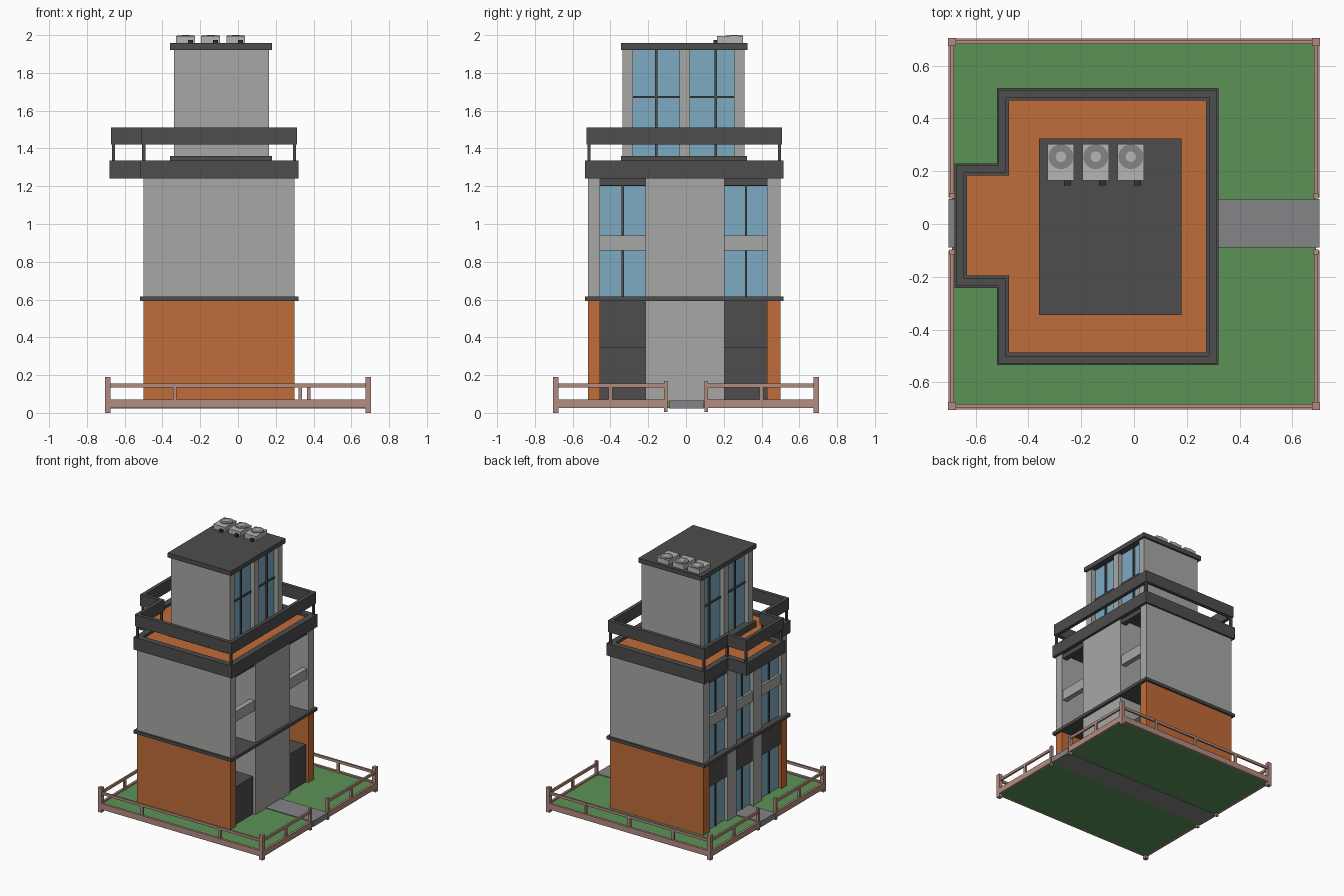
import bpy, bmesh, math

if "Cube" in bpy.data.objects:
    bpy.data.objects.remove(bpy.data.objects["Cube"])


def mat(name, r, g, b):
    m = bpy.data.materials.new(name)
    m.diffuse_color = (r, g, b, 1)
    m.use_nodes = True
    m.node_tree.nodes["Principled BSDF"].inputs["Base Color"].default_value = m.diffuse_color
    return m


ORANGE = mat("orange", .53, .15, .04)
GREY = mat("wall_grey", .39, .39, .38)
DARK = mat("charcoal", .075, .075, .075)
BLUE = mat("glass_blue", .205, .41, .55)
GREEN = mat("lawn_green", .107, .287, .095)
PATH = mat("path_grey", .235, .23, .24)
PINK = mat("fence_pink", .45, .26, .215)
METAL = mat("unit_grey", .46, .46, .46)
BLACK = mat("vent_black", .03, .03, .03)


def finish(name, bm, m):
    bmesh.ops.recalc_face_normals(bm, faces=bm.faces)
    me = bpy.data.meshes.new(name)
    bm.to_mesh(me)
    bm.free()
    me.materials.append(m)
    ob = bpy.data.objects.new(name, me)
    bpy.context.collection.objects.link(ob)
    return ob


def box(name, x0, x1, y0, y1, z0, z1, m):
    bm = bmesh.new()
    bmesh.ops.create_cube(bm, size=1)
    for v in bm.verts:
        v.co = ((x0 + x1) / 2 + v.co.x * (x1 - x0),
                (y0 + y1) / 2 + v.co.y * (y1 - y0),
                (z0 + z1) / 2 + v.co.z * (z1 - z0))
    return finish(name, bm, m)


def outline(d):
    """Terrace outline with the bay at the back, moved inward by d."""
    a, b, c, e = -.52 + d, .32 - d, -.535 + d, .515 - d
    f, g, h = -.68 + d, -.242 + d, .23 - d
    return [(a, c), (b, c), (b, e), (a, e), (a, h), (f, h), (f, g), (a, g)]


def plate(name, pts, z0, z1, m):
    bm = bmesh.new()
    f = bm.faces.new([bm.verts.new((x, y, z0)) for x, y in pts])
    r = bmesh.ops.extrude_face_region(bm, geom=[f])
    for v in r["geom"]:
        if isinstance(v, bmesh.types.BMVert):
            v.co.z = z1
    return finish(name, bm, m)


def ring(name, outer, inner, z0, z1, m):
    bm = bmesh.new()
    loops = [[bm.verts.new((x, y, z)) for x, y in pts]
             for pts, z in ((outer, z0), (outer, z1), (inner, z1), (inner, z0))]
    n = len(outer)
    for k in range(4):
        p, q = loops[k], loops[(k + 1) % 4]
        for i in range(n):
            j = (i + 1) % n
            bm.faces.new((p[i], p[j], q[j], q[i]))
    return finish(name, bm, m)


def disc(name, x, y, z0, z1, r, m, n=24):
    bm = bmesh.new()
    bmesh.ops.create_cone(bm, cap_ends=True, segments=n, radius1=r, radius2=r, depth=z1 - z0)
    bmesh.ops.translate(bm, vec=(x, y, (z0 + z1) / 2), verts=bm.verts)
    return finish(name, bm, m)


# Ground and path
box("lawn", -.69, .69, -.69, .69, .025, .06, GREEN)
box("path", -.703, .703, -.09, .095, .022, .066, PATH)

# Fence: corner posts, boards, rails and short posts
for sx in (-1, 1):
    for sy in (-1, 1):
        box("corner_post", sx * .69 - .015, sx * .69 + .015, sy * .69 - .015, sy * .69 + .015, 0, .19, PINK)
        # side fence halves beside the path
        y0, y1 = sorted((sy * .10, sy * .69))
        box("side_board", sx * .695 - .009, sx * .695 + .009, y0, y1, .025, .07, PINK)
        box("side_rail", sx * .69 - .007, sx * .69 + .007, y0, y1, .135, .155, PINK)
        box("gate_post", sx * .69 - .01, sx * .69 + .01, sy * .107 - .01, sy * .107 + .01, .005, .17, PINK)
        box("side_post", sx * .69 - .008, sx * .69 + .008, sy * .40 - .01, sy * .40 + .01, .06, .15, PINK)
for sy, posts in ((-1, (-.335, .33)), (1, (-.375, 0, .375))):
    box("long_board", -.69, .69, sy * .695 - .009, sy * .695 + .009, .025, .07, PINK)
    box("long_rail", -.69, .69, sy * .69 - .007, sy * .69 + .007, .135, .155, PINK)
    for x in posts:
        box("long_post", x - .01, x + .01, sy * .69 - .008, sy * .69 + .008, .06, .15, PINK)

# Side walls, orange below and grey above
for y0, y1 in ((-.52, -.455), (.43, .50)):
    box("lower_side_wall", -.5, .30, y0, y1, .05, .6, ORANGE)
    box("upper_side_wall", -.5, .30, y0, y1, .6, 1.25, GREY)

# Central core with two legs at the back
box("core", -.44, .30, -.215, .205, .03, 1.25, GREY)
for y0, y1 in ((-.215, -.11), (.10, .205)):
    box("back_column", -.5, -.43, y0, y1, .03, 1.25, GREY)
box("storey_trim", -.52, .32, -.535, .515, .592, .615, DARK)

# Bays: glass at the back, spandrels, lintels, mullions
for y0, y1, through in ((-.455, -.215, True), (-.11, .10, False), (.205, .43, True)):
    yc = (y0 + y1) / 2
    box("back_glass", -.472, -.465, y0, y1, .06, 1.24, BLUE)
    box("back_sign_panel", -.49, -.46, y0, y1, .40, .6, DARK)
    box("back_spandrel", -.49, -.455, y0, y1, .86, .94, GREY)
    box("back_lintel", -.49, -.45, y0, y1, 1.2, 1.25, DARK)
    box("back_mullion", -.48, -.457, yc - .006, yc + .006, .06, 1.2, DARK)
    if through:
        box("inner_panel", -.462, -.45, y0, y1, .06, .6, DARK)
        box("entry_block", -.45, .28, y0, y1, .05, .35, DARK)
        box("front_spandrel", .25, .29, y0, y1, .86, .94, GREY)
        box("side_lintel", .25, .29, y0, y1, 1.205, 1.25, DARK)

# Terrace slab, parapet and rail
plate("terrace_base", outline(0), 1.24, 1.29, DARK)
plate("terrace_floor", outline(.045), 1.285, 1.315, ORANGE)
ring("terrace_parapet", outline(0), outline(.047), 1.285, 1.335, DARK)
ring("terrace_rail", outline(.007), outline(.035), 1.42, 1.51, DARK)
for x, y in outline(.021):
    box("rail_post", x - .008, x + .008, y - .008, y + .008, 1.32, 1.43, DARK)

# Tower
box("tower_base_trim", -.36, .18, -.345, .322, 1.31, 1.36, DARK)
box("tower_core", -.305, .13, -.3, .28, 1.35, 1.93, BLUE)
for y0, y1 in ((-.335, -.28), (.255, .31)):
    box("tower_wall", -.34, .165, y0, y1, 1.35, 1.93, GREY)
for sx, xf, xg in ((1, .165, .13), (-1, -.34, -.305)):
    xs = sorted((xf, xg - sx * .01))
    box("tower_column", *xs, -.035, .02, 1.35, 1.93, GREY)
    xm = sorted((xg - sx * .01, xg + sx * .01))
    for yc in (-.157, .158):
        box("tower_mullion", *xm, yc - .006, yc + .006, 1.35, 1.93, DARK)
    box("tower_transom", *xm, -.28, .255, 1.666, 1.678, DARK)
box("tower_roof", -.36, .18, -.345, .325, 1.922, 1.957, DARK)

# Rooftop cooling units
for x in (-.277, -.145, -.012):
    box("cooling_unit", x - .05, x + .05, .165, .303, 1.955, 1.994, METAL)
    disc("fan_grille", x, .255, 1.99, 1.999, .047, PATH)
    disc("fan_hub", x, .255, 1.99, 2.0, .02, METAL, 16)
    box("unit_pipe", x + .012, x + .038, .145, .167, 1.955, 1.975, BLACK)
